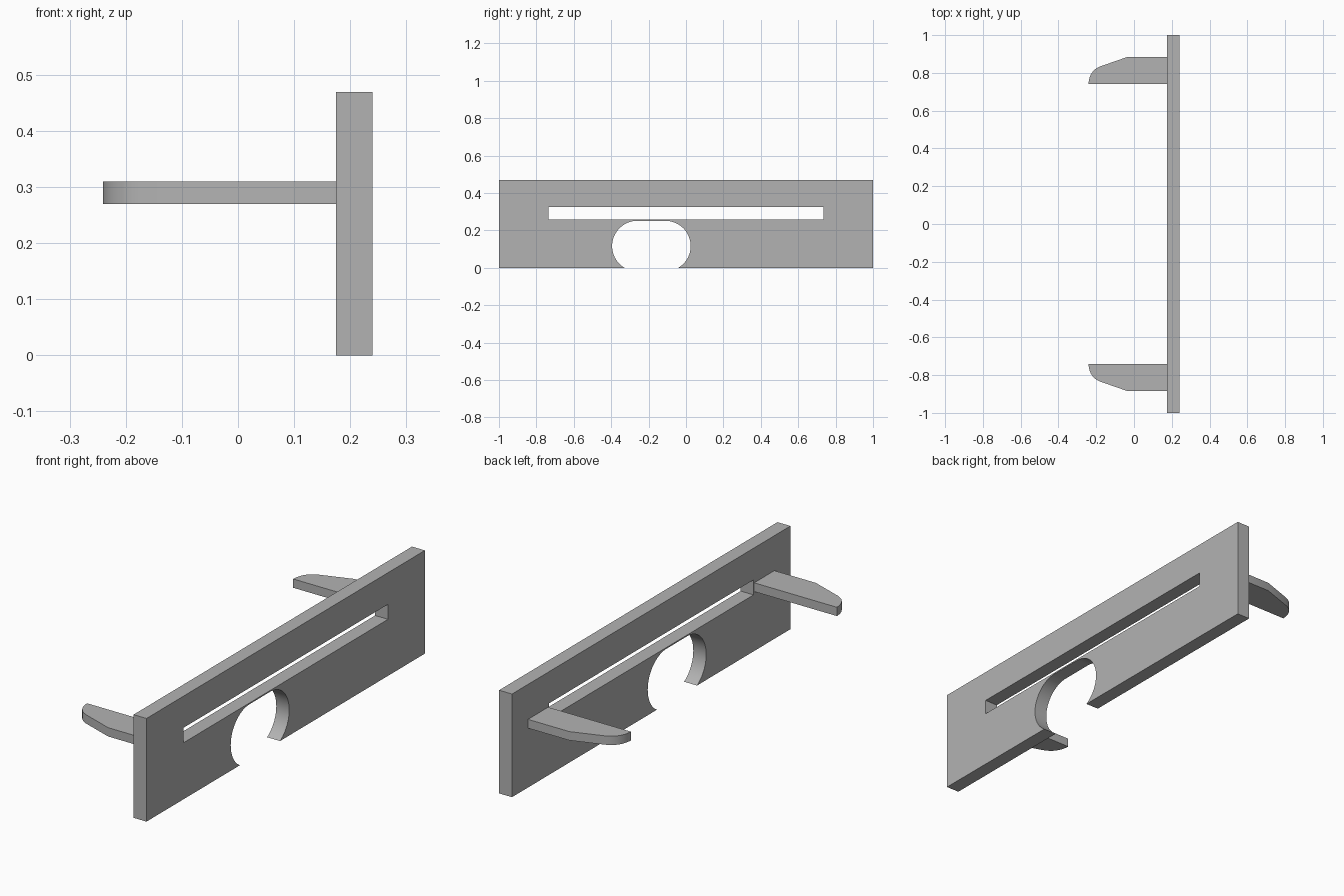
import bpy
from math import radians, cos, sin, asin, pi
from mathutils import Vector

cube = bpy.data.objects.get("Cube")
if cube:
    bpy.data.objects.remove(cube)

grey = bpy.data.materials.new("plain grey")
grey.use_nodes = True
COLOUR = (0.45, 0.45, 0.45, 1)
grey.diffuse_color = COLOUR
grey.node_tree.nodes["Principled BSDF"].inputs["Base Color"].default_value = COLOUR


def extruded(name, outlines, thickness, location, rotation=(0, 0, 0)):
    """Fill closed outlines (inner ones become holes) and give them thickness."""
    curve = bpy.data.curves.new(name, "CURVE")
    curve.dimensions = "2D"
    curve.fill_mode = "BOTH"
    curve.extrude = thickness / 2
    for outline in outlines:
        spline = curve.splines.new("POLY")
        spline.points.add(len(outline) - 1)
        for point, (u, v) in zip(spline.points, outline):
            point.co = (u, v, 0, 1)
        spline.use_cyclic_u = True
    obj = bpy.data.objects.new(name, curve)
    bpy.context.collection.objects.link(obj)
    obj.location = location
    obj.rotation_euler = rotation
    bpy.ops.object.select_all(action="DESELECT")
    obj.select_set(True)
    bpy.context.view_layer.objects.active = obj
    bpy.ops.object.convert(target="MESH")
    obj = bpy.context.object
    obj.data.materials.clear()
    obj.data.materials.append(grey)
    bpy.ops.object.mode_set(mode="EDIT")
    bpy.ops.mesh.select_all(action="SELECT")
    bpy.ops.mesh.remove_doubles(threshold=0.0001)
    bpy.ops.mesh.normals_make_consistent(inside=False)
    bpy.ops.object.mode_set(mode="OBJECT")
    bpy.ops.object.shade_smooth_by_angle(angle=radians(20))
    return obj


def arc(cx, cy, radius, start, end, steps=28):
    angles = [start + (end - start) * i / steps for i in range(steps + 1)]
    return [(cx + radius * cos(a), cy + radius * sin(a)) for a in angles]


# Upright plate: rounded notch open at the bottom, long slot above it
R, NOTCH_Z = 0.135, 0.116
dip = asin(NOTCH_Z / R)
notch = (arc(-0.26, NOTCH_Z, R, pi + dip, pi / 2)
         + arc(-0.11, NOTCH_Z, R, pi / 2, -dip))
plate = [(-1, 0)] + notch + [(1, 0), (1, 0.469), (-1, 0.469)]
slot = [(-0.735, 0.257), (0.735, 0.257), (0.735, 0.325), (-0.735, 0.325)]
extruded("plate", [plate, slot], 0.065, (0.2075, 0, 0), (pi / 2, 0, pi / 2))

# Two mirrored arms with rounded, tapering tips
a, b, c = Vector((-0.241, 0.74)), Vector((-0.238, 0.812)), Vector((-0.177, 0.835))
tip = [a * (1 - t) ** 2 + b * 2 * t * (1 - t) + c * t * t
       for t in (i / 12 for i in range(13))]
arm = [(0.176, 0.74)] + [tuple(p) for p in tip] + [(-0.033, 0.885), (0.176, 0.885)]
for name, side in (("front_arm", -1), ("back_arm", 1)):
    extruded(name, [[(x, y * side) for x, y in arm]], 0.04, (0, 0, 0.29))
